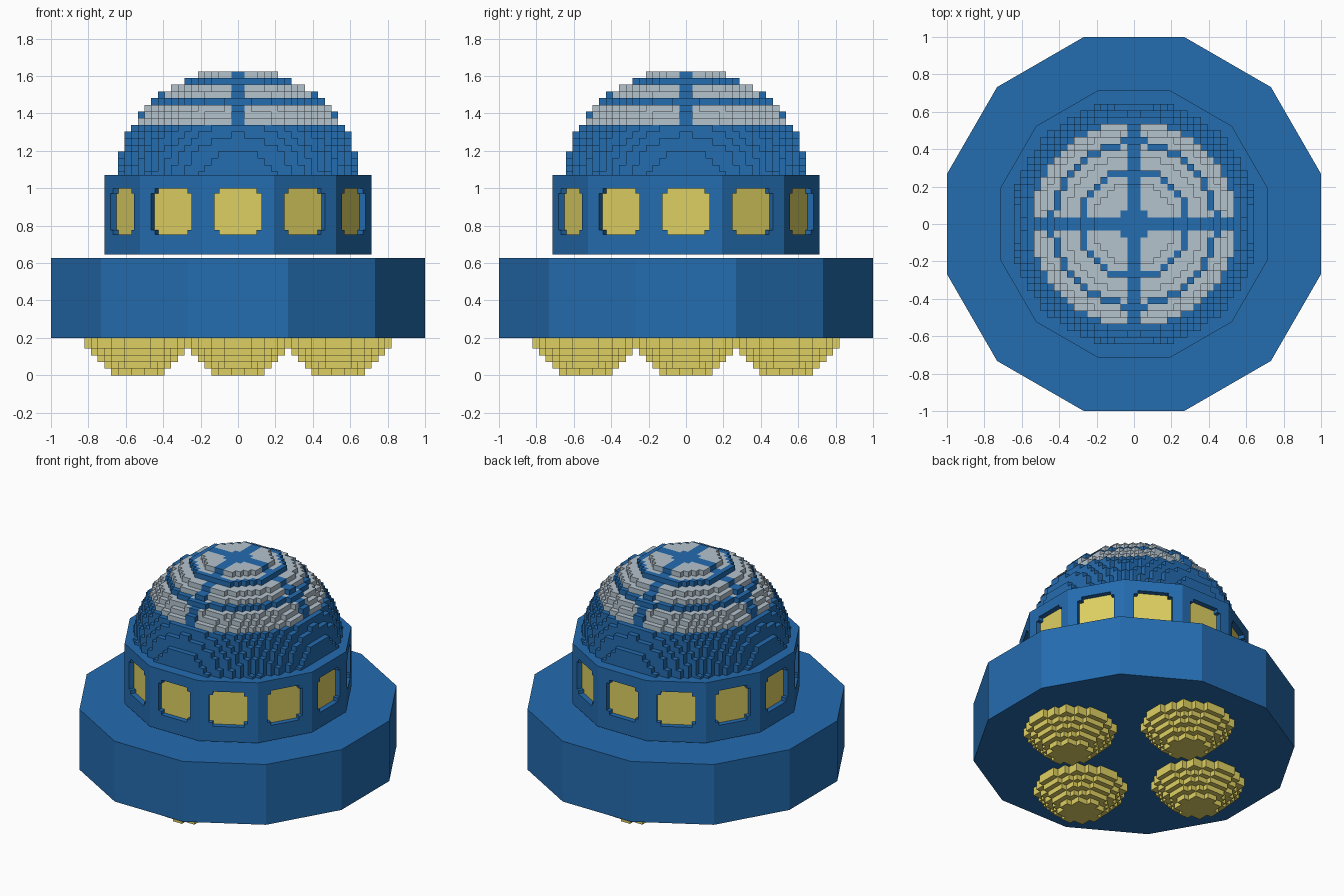
import bpy, bmesh, math
from mathutils import Vector, Matrix

if "Cube" in bpy.data.objects:
    bpy.data.objects.remove(bpy.data.objects["Cube"])

C = 1 / 28  # block size of the stepped parts


def material(name, rgb):
    m = bpy.data.materials.new(name)
    lin = [((v / 255 + 0.055) / 1.055) ** 2.4 for v in rgb]
    m.diffuse_color = (*lin, 1)
    m.use_nodes = True
    m.node_tree.nodes["Principled BSDF"].inputs["Base Color"].default_value = m.diffuse_color
    return m


BLUE = material("blue", (36, 108, 176))
YELLOW = material("warm yellow", (222, 208, 98))
GREY = material("light grey", (180, 195, 206))


def add_object(name, bm, mats):
    bmesh.ops.recalc_face_normals(bm, faces=bm.faces[:])
    me = bpy.data.meshes.new(name)
    bm.to_mesh(me)
    bm.free()
    for m in mats:
        me.materials.append(m)
    ob = bpy.data.objects.new(name, me)
    bpy.context.collection.objects.link(ob)
    return ob


def blocks(name, cells, origin, mats):
    """Mesh of the exposed faces of a set of cubes {(i, j, k): material}."""
    bm = bmesh.new()
    verts = {}

    def vert(p):
        if p not in verts:
            verts[p] = bm.verts.new(Vector(p) * C + Vector(origin))
        return verts[p]

    for cell, mat in cells.items():
        for axis in range(3):
            for side in (0, 1):
                near = list(cell)
                near[axis] += 2 * side - 1
                if tuple(near) in cells:
                    continue
                quad = []
                for u, v in ((0, 0), (1, 0), (1, 1), (0, 1)):
                    p = list(cell)
                    p[axis] += side
                    p[(axis + 1) % 3] += u
                    p[(axis + 2) % 3] += v
                    quad.append(vert(tuple(p)))
                if not side:
                    quad.reverse()
                bm.faces.new(quad).material_index = mat
    me = bpy.data.meshes.new(name)
    bm.to_mesh(me)
    bm.free()
    for m in mats:
        me.materials.append(m)
    ob = bpy.data.objects.new(name, me)
    bpy.context.collection.objects.link(ob)


def disc(r2, n=20):
    """Grid cells whose centres lie within a squared radius."""
    return {(i, j) for i in range(-n, n) for j in range(-n, n)
            if (i + .5) ** 2 + (j + .5) ** 2 <= r2}


# Wide twelve-sided base
bm = bmesh.new()
bmesh.ops.create_cone(bm, cap_ends=True, segments=12, radius1=1 / math.cos(math.pi / 12),
                      radius2=1 / math.cos(math.pi / 12), depth=0.428,
                      matrix=Matrix.Translation((0, 0, 0.414)) @ Matrix.Rotation(math.pi / 12, 4, 'Z'))
# Keep flat sides square to the axes
v = max(bm.verts, key=lambda q: q.co.x)
if abs(abs(v.co.y) - math.tan(math.pi / 12)) > 0.01:
    bmesh.ops.rotate(bm, verts=bm.verts[:], matrix=Matrix.Rotation(math.pi / 12, 3, 'Z'))
add_object("base", bm, [BLUE])

# Twelve-sided window band with recessed notched windows
A, Z0, Z1 = 0.715, 0.645, 1.072
half = A * math.tan(math.pi / 12)
xs = [-half, -.125, -.1, .1, .125, half]
zs = [Z0, .752, .777, .973, .998, Z1]
bm = bmesh.new()
for s in range(12):
    rot = Matrix.Rotation(s * math.pi / 6, 3, 'Z')
    grid = [[bm.verts.new(rot @ Vector((x, -A, z))) for x in xs] for z in zs]
    pane = []
    for r in range(5):
        for c in range(5):
            f = bm.faces.new((grid[r][c], grid[r][c + 1], grid[r + 1][c + 1], grid[r + 1][c]))
            if 1 <= r <= 3 and 1 <= c <= 3 and (r == 2 or c == 2):
                pane.append(f)
    out = bmesh.ops.extrude_face_region(bm, geom=pane)["geom"]
    bmesh.ops.translate(bm, vec=rot @ Vector((0, 0.036, 0)),
                        verts=[g for g in out if isinstance(g, bmesh.types.BMVert)])
    for g in out:
        if isinstance(g, bmesh.types.BMFace):
            g.material_index = 1
    bmesh.ops.delete(bm, geom=[f for f in pane if f.is_valid], context='FACES_ONLY')
bmesh.ops.remove_doubles(bm, verts=bm.verts[:], dist=1e-4)
for z in (Z0, Z1):
    rim = [e for e in bm.edges if e.is_boundary and all(abs(q.co.z - z) < 1e-4 for q in e.verts)]
    bmesh.ops.contextual_create(bm, geom=rim)
bmesh.ops.dissolve_limit(bm, angle_limit=0.01, verts=bm.verts[:], edges=bm.edges[:],
                         delimit={'MATERIAL'})
add_object("window_band", bm, [BLUE, YELLOW])

# Stepped dome: grey panels between blue ribs and hoops
cells = {}
for row in range(17):
    layer = disc(347 - (17.6 - row) ** 2)
    for i, j in layer:
        x, y = abs(i + .5), abs(j + .5)
        edge = any(n not in layer for n in ((i + 1, j), (i - 1, j), (i, j + 1), (i, j - 1)))
        rib = min(x, y) < 1 or max(x, y) < 2
        hoop = row in (1, 4) and edge
        cells[(i, j, -row - 1)] = 0 if row > 7 or rib or hoop else 1
blocks("dome", cells, (0, 0, 1.625), [BLUE, GREY])

# Four stepped lamps under the base
lamp = {(i, j, k): 0 for k in range(6) for i, j in disc((min(4 + k, 8) - .2) ** 2)}
for name, x, y in (("front", 0, -1), ("back", 0, 1), ("left", -1, 0), ("right", 1, 0)):
    blocks(name + "_lamp", lamp, (x * 15 * C, y * 15 * C, 0), [YELLOW])
